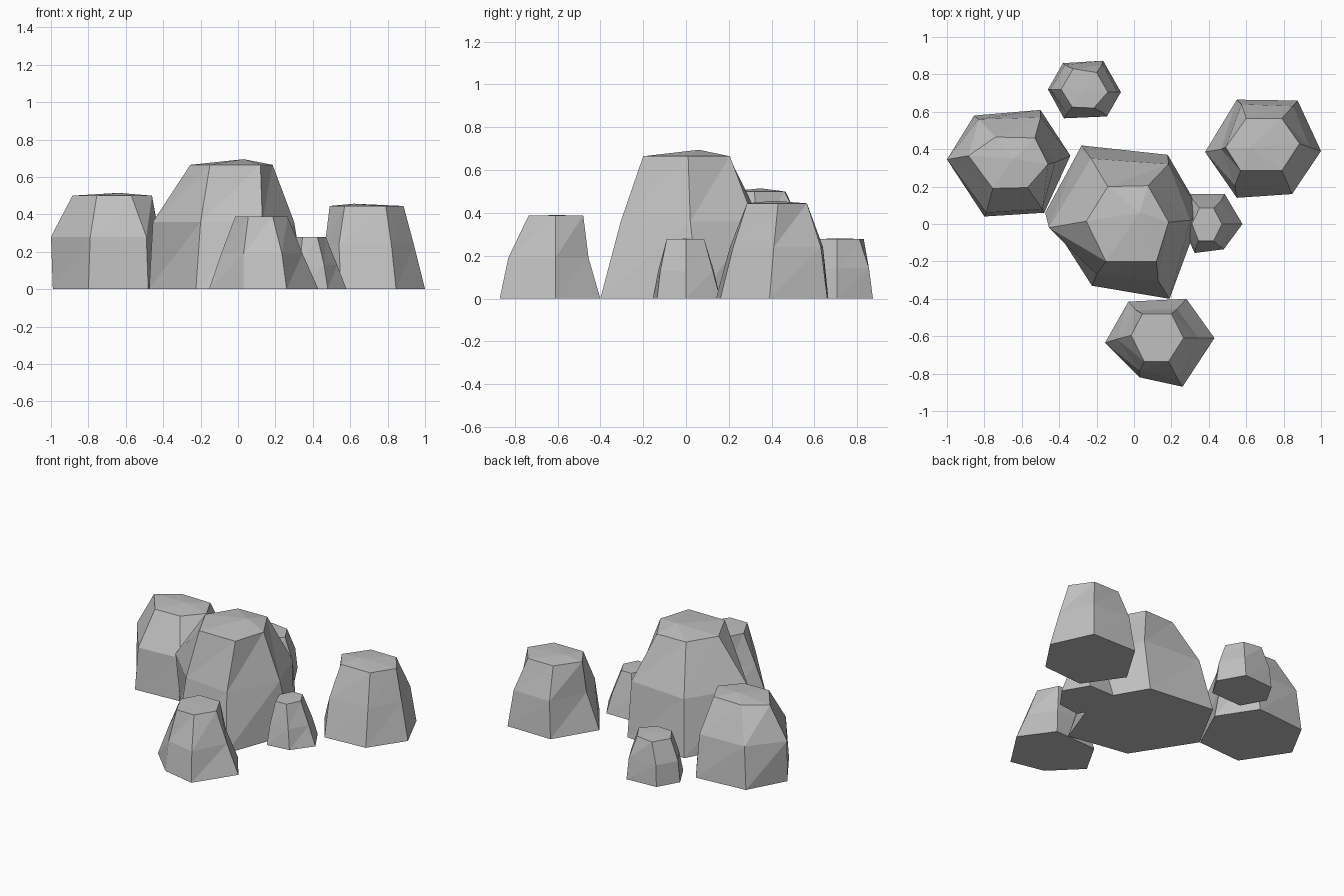
import bpy
import bmesh

if "Cube" in bpy.data.objects:
    bpy.data.objects.remove(bpy.data.objects["Cube"], do_unlink=True)

SIDES = 6


def make_material(name, colour):
    material = bpy.data.materials.new(name)
    material.use_nodes = True
    material.diffuse_color = colour
    shader = material.node_tree.nodes["Principled BSDF"]
    shader.inputs["Base Color"].default_value = colour
    shader.inputs["Roughness"].default_value = 0.9
    return material


def add_ring(bm, outline, z):
    return [bm.verts.new((x, y, z)) for x, y in outline]


def bridge_rings(bm, lower, upper):
    panels = []
    for i in range(SIDES):
        j = (i + 1) % SIDES
        panels.append(bm.faces.new((lower[i], lower[j], upper[j], upper[i])))
    return panels


def make_rock(name, ground, waist, crown, waist_height, crown_height, peak):
    """Six-sided boulder lofted through three uneven hexagons to a low peak.

    Each outline runs counter-clockwise from the +x corner.
    """
    bm = bmesh.new()
    bottom = add_ring(bm, ground, 0)
    middle = add_ring(bm, waist, waist_height)
    top = add_ring(bm, crown, crown_height)
    bm.faces.new(list(reversed(bottom)))
    panels = bridge_rings(bm, bottom, middle) + bridge_rings(bm, middle, top)
    summit = bm.verts.new(peak)
    for i in range(SIDES):
        bm.faces.new((top[i], top[(i + 1) % SIDES], summit))

    # Chiselled facets: split the bent side panels into triangles
    bmesh.ops.triangulate(bm, faces=panels, quad_method="FIXED")
    bmesh.ops.recalc_face_normals(bm, faces=bm.faces[:])

    mesh = bpy.data.meshes.new(name)
    bm.to_mesh(mesh)
    bm.free()
    mesh.materials.append(stone)
    rock = bpy.data.objects.new(name, mesh)
    bpy.context.collection.objects.link(rock)
    return rock


stone = make_material("stone grey", (0.53, 0.53, 0.53, 1))

# Tall boulder in the middle
make_rock("central_boulder",
          ground=[(.36, .06), (.18, .37), (-.28, .42),
                  (-.475, .06), (-.225, -.33), (.19, -.4)],
          waist=[(.3, .02), (.185, .32), (-.23, .35),
                 (-.455, -.02), (-.2, -.27), (.13, -.305)],
          crown=[(.185, .01), (.075, .205), (-.14, .2),
                 (-.255, .015), (-.15, -.2), (.12, -.2)],
          waist_height=.36, crown_height=.665, peak=(.03, .06, .695))

# Broad, upright boulder on the -x side
make_rock("right_boulder",
          ground=[(-.34, .365), (-.5, .61), (-.855, .58),
                  (-.99, .33), (-.8, .04), (-.48, .06)],
          waist=[(-.42, .33), (-.5, .57), (-.83, .56),
                 (-1, .345), (-.79, .06), (-.49, .08)],
          crown=[(-.46, .32), (-.53, .46), (-.74, .465),
                 (-.885, .365), (-.755, .19), (-.57, .195)],
          waist_height=.28, crown_height=.5, peak=(-.64, .35, .515))

# Broad boulder on the +x side
make_rock("left_boulder",
          ground=[(1, .39), (.875, .66), (.55, .665),
                  (.38, .385), (.55, .14), (.845, .16)],
          waist=[(.94, .41), (.85, .63), (.575, .64),
                 (.465, .4), (.54, .205), (.82, .22)],
          crown=[(.885, .43), (.79, .565), (.6, .565),
                 (.49, .41), (.57, .285), (.79, .285)],
          waist_height=.24, crown_height=.445, peak=(.62, .41, .457))

# Tapered boulder at the front
make_rock("front_boulder",
          ground=[(.43, -.61), (.28, -.4), (-.03, -.415),
                  (-.155, -.635), (.03, -.82), (.26, -.87)],
          waist=[(.345, -.61), (.23, -.455), (.01, -.46),
                 (-.09, -.615), (.03, -.785), (.235, -.83)],
          crown=[(.265, -.61), (.2, -.48), (.045, -.48),
                 (-.015, -.595), (.055, -.735), (.185, -.735)],
          waist_height=.19, crown_height=.388, peak=(.13, -.6, .39))

# Small stone leaning into the central boulder
make_rock("small_side_stone",
          ground=[(.58, 0), (.485, .16), (.3, .16),
                  (.24, .02), (.325, -.155), (.48, -.135)],
          waist=[(.53, 0), (.465, .125), (.315, .13),
                 (.27, .01), (.33, -.13), (.46, -.12)],
          crown=[(.47, 0), (.425, .085), (.35, .085),
                 (.31, 0), (.345, -.09), (.425, -.09)],
          waist_height=.13, crown_height=.278, peak=(.39, 0, .28))

# Small stone at the back
make_rock("small_back_stone",
          ground=[(-.07, .705), (-.165, .873), (-.38, .86),
                  (-.46, .72), (-.375, .565), (-.145, .575)],
          waist=[(-.09, .705), (-.17, .855), (-.37, .85),
                 (-.445, .72), (-.36, .59), (-.165, .595)],
          crown=[(-.14, .705), (-.2, .81), (-.325, .83),
                 (-.39, .72), (-.33, .625), (-.215, .62)],
          waist_height=.14, crown_height=.278, peak=(-.26, .71, .282))
